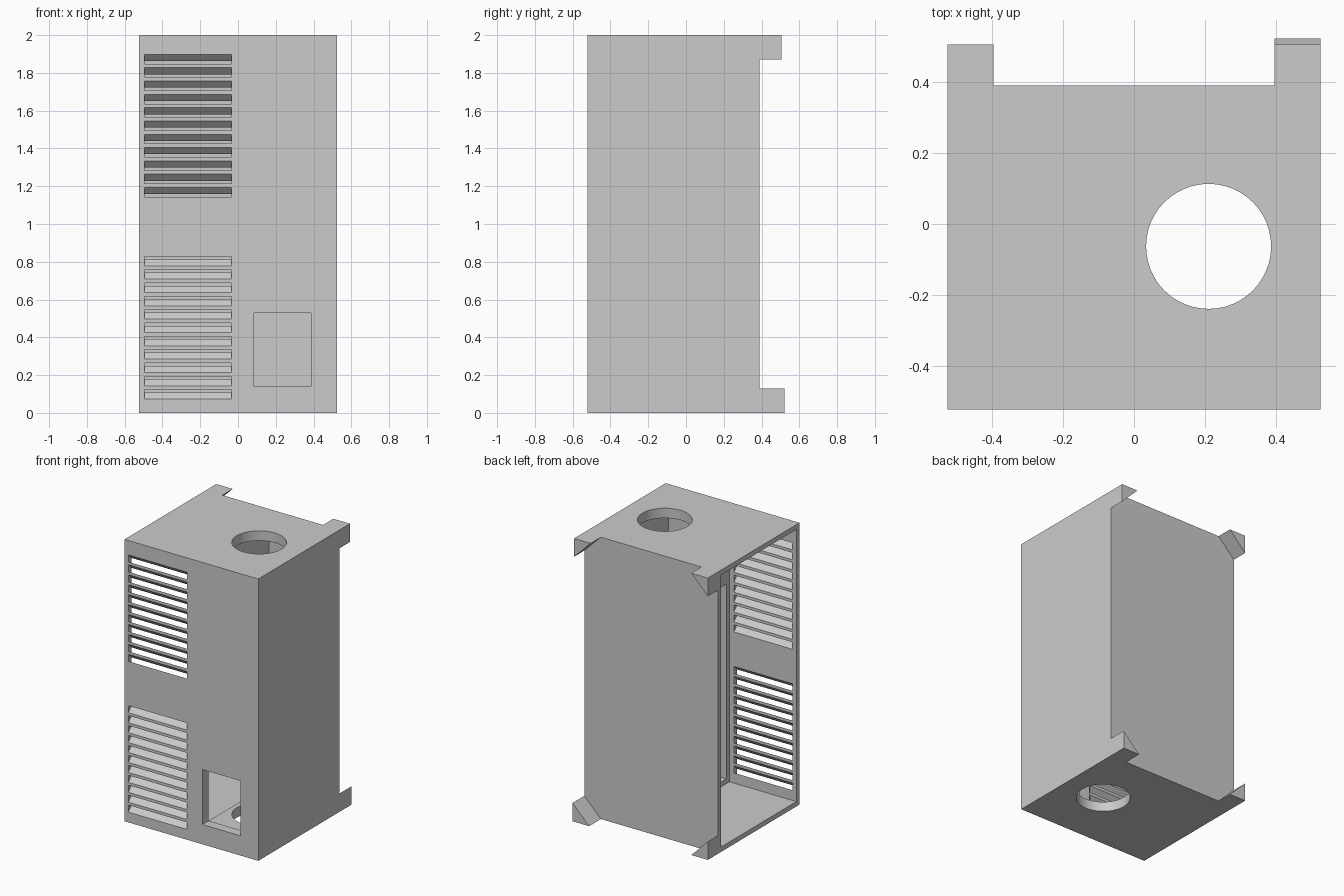
import bpy, bmesh, math
from mathutils import Vector

old = bpy.data.objects.get("Cube")
if old:
    bpy.data.objects.remove(old, do_unlink=True)

GREY = (0.6, 0.6, 0.6, 1)
mat = bpy.data.materials.new("plain grey")
mat.use_nodes = True
mat.diffuse_color = GREY
mat.node_tree.nodes["Principled BSDF"].inputs["Base Color"].default_value = GREY

W, FRONT, BACK, H = 0.525, -0.522, 0.39, 2.0   # cabinet half width, depth, height
T = 0.035                                      # sheet thickness


def finish(name, bm):
    bmesh.ops.recalc_face_normals(bm, faces=bm.faces)
    me = bpy.data.meshes.new(name)
    bm.to_mesh(me)
    bm.free()
    me.materials.append(mat)
    ob = bpy.data.objects.new(name, me)
    bpy.context.scene.collection.objects.link(ob)
    return ob


def prism(bm, points, offset):
    """Extrude a closed outline by an offset."""
    face = bm.faces.new([bm.verts.new(p) for p in points])
    new = bmesh.ops.extrude_face_region(bm, geom=[face])["geom"]
    verts = [v for v in new if isinstance(v, bmesh.types.BMVert)]
    bmesh.ops.translate(bm, verts=verts, vec=Vector(offset))


def box(bm, x0, x1, y0, y1, z0, z1):
    prism(bm, [(x0, y0, z0), (x1, y0, z0), (x1, y1, z0), (x0, y1, z0)], (0, 0, z1 - z0))


def cut(target, name, bm):
    cutter = finish(name, bm)
    cutter.hide_render = True
    mod = target.modifiers.new(name, "BOOLEAN")
    mod.operation = "DIFFERENCE"
    mod.solver = "EXACT"
    mod.object = cutter
    return cutter


# Cabinet block
bm = bmesh.new()
box(bm, -W, W, FRONT, BACK, 0, H)
cabinet = finish("cabinet", bm)
cutters = []

# Bay behind the louvres, open on the model's right side
bm = bmesh.new()
box(bm, -W - 0.1, 0, FRONT + T, BACK - T, T, H - T)
cutters.append(cut(cabinet, "open_bay_cutter", bm))

# Lined bay on the other side
bm = bmesh.new()
box(bm, 0.02, W - 2 * T, FRONT + 2 * T, BACK - 2 * T, 2 * T, H - 2 * T)
cutters.append(cut(cabinet, "lined_bay_cutter", bm))

# Passage between the bays
bm = bmesh.new()
box(bm, -0.1, 0.1, FRONT + 2 * T, BACK - 2 * T, 2 * T, 1.45)
cutters.append(cut(cabinet, "passage_cutter", bm))

# Round hole through roof and floor
bm = bmesh.new()
ring = [(0.21 + 0.176 * math.cos(a), -0.063 + 0.176 * math.sin(a), -0.1)
        for a in (math.tau * i / 48 for i in range(48))]
prism(bm, ring, (0, 0, H + 0.2))
cutters.append(cut(cabinet, "round_hole_cutter", bm))

# Front window
bm = bmesh.new()
box(bm, 0.085, 0.387, FRONT - 0.1, FRONT + 0.1, 0.14, 0.53)
cutters.append(cut(cabinet, "window_cutter", bm))

# Louvre slots: upper bank slants down inwards, lower bank slants up
bm = bmesh.new()
y0, y1 = FRONT - 0.01, FRONT + T + 0.01
for base, slope in ((1.143, -1), (0.073, 1)):
    for i in range(11):
        z = base + i * 0.0705
        a, b = z - 0.01 * slope, z + (T + 0.01) * slope
        outline = [(-0.495, y0, a), (-0.495, y1, b),
                   (-0.495, y1, b + 0.05), (-0.495, y0, a + 0.05)]
        prism(bm, outline, (0.46, 0, 0))
cutters.append(cut(cabinet, "louvre_cutter", bm))

# Bake the cuts, then drop the cutters
bpy.context.view_layer.update()
graph = bpy.context.evaluated_depsgraph_get()
baked = bpy.data.meshes.new_from_object(cabinet.evaluated_get(graph))
cabinet.modifiers.clear()
cabinet.data = baked
for c in cutters:
    bpy.data.objects.remove(c, do_unlink=True)

# Triangular wall spacers at the four rear corners
for side, side_name in ((1, "left"), (-1, "right")):
    for z, up, level in ((H, -1, "top"), (0, 1, "bottom")):
        reach = 0.522 if (side, up) == (1, 1) else 0.505
        bm = bmesh.new()
        outline = [(side * W, BACK, z), (side * (W - 0.13), BACK, z),
                   (side * W, BACK, z + up * 0.13)]
        prism(bm, outline, (0, reach - BACK, 0))
        finish(f"{level}_{side_name}_spacer", bm)
